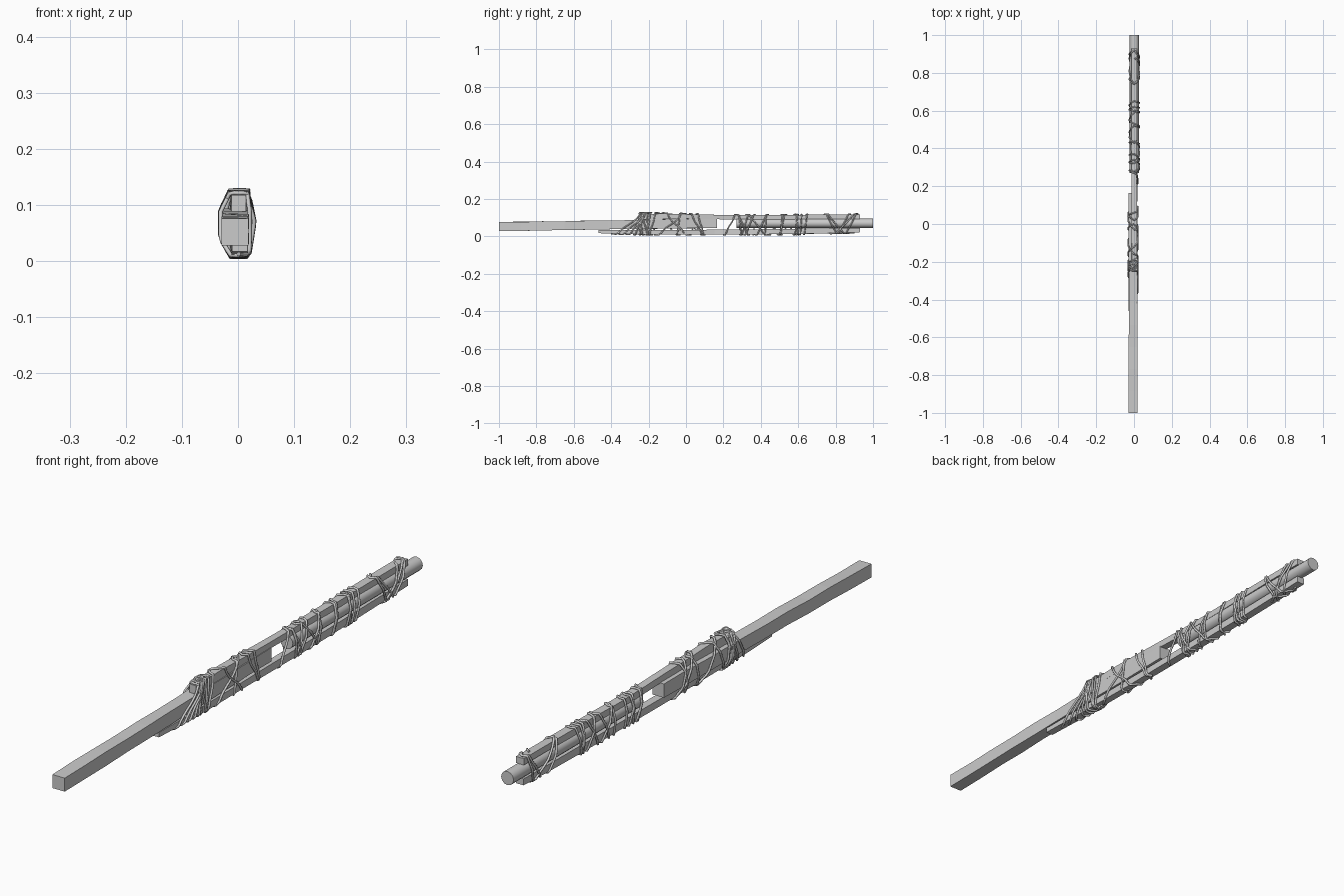
import bpy, bmesh, math, random
from mathutils import Vector, geometry

if "Cube" in bpy.data.objects:
    bpy.data.objects.remove(bpy.data.objects["Cube"])

random.seed(4)
ROPE = 0.004

# keyframes along y: (y, x min, x max, z min, z max)
BEAM = [(-1, -.029, .019, .028, .076), (-.3, -.028, .018, .040, .087), (.165, -.029, .016, .045, .094)]
TOP = [(-.255, -.012, .014, .088, .118), (-.19, -.013, .016, .090, .124), (0, -.012, .016, .095, .119),
       (.3, -.014, .014, .089, .112), (.93, -.014, .017, .094, .117)]
LOW = [(-.468, -.011, .017, .017, .034), (-.2, -.011, .017, .010, .034), (.2, -.011, .017, .010, .035),
       (.6, -.012, .017, .012, .040), (.93, -.013, .017, .022, .045)]
POLE_C, POLE_R = (.002, .070), .0245


def sample(keys, y):
    for a, b in zip(keys, keys[1:]):
        if y <= b[0]:
            t = max(0, (y - a[0]) / (b[0] - a[0]))
            return [p + (q - p) * t for p, q in zip(a, b)][1:]
    return keys[-1][1:]


def corners(keys, y):
    x0, x1, z0, z1 = sample(keys, y)
    return [(x0, z0), (x1, z0), (x1, z1), (x0, z1)]


def circle(n=12):
    return [(POLE_C[0] + POLE_R * math.cos(2 * math.pi * i / n),
             POLE_C[1] + POLE_R * math.sin(2 * math.pi * i / n)) for i in range(n)]


def loft(name, rings):
    bm = bmesh.new()
    rows = [[bm.verts.new(p) for p in r] for r in rings]
    n = len(rows[0])
    for a, b in zip(rows, rows[1:]):
        for i in range(n):
            bm.faces.new((a[i], a[(i + 1) % n], b[(i + 1) % n], b[i]))
    bm.faces.new(rows[0])
    bm.faces.new(rows[-1])
    bmesh.ops.recalc_face_normals(bm, faces=bm.faces)
    me = bpy.data.meshes.new(name)
    bm.to_mesh(me)
    bm.free()
    ob = bpy.data.objects.new(name, me)
    bpy.context.collection.objects.link(ob)
    return ob


def plank(name, keys, count, jit):
    # rough-hewn bar: corners wander a little between the two clean ends
    ya, yb = keys[0][0], keys[-1][0]
    rings = []
    for i in range(count + 1):
        y = ya + (yb - ya) * i / count
        j = jit if 0 < i < count else 0
        rings.append([(x + random.uniform(-j, j), y, z + random.uniform(-j, j)) for x, z in corners(keys, y)])
    return loft(name, rings)


# timber and splints
plank("square_beam", BEAM, 10, .0015)
plank("top_splint", TOP, 9, .001)
plank("lower_splint", LOW, 9, .001)

# round pole
loft("round_pole", [[(x, y, z) for x, z in circle()] for y in (.27, .5, .75, 1)])


def hull_radius(y, d, c):
    # distance from c along d to the taut outline of everything bundled at y
    pts = []
    if y < .17:
        pts += corners(BEAM, y)
    if y > .26:
        pts += circle()
    if y > -.27:
        pts += corners(TOP, y)
    if y > -.468:
        pts += corners(LOW, y)
    pts = [Vector(p) for p in pts]
    hull = [pts[i] for i in geometry.convex_hull_2d(pts)]
    mid = sum(hull, Vector((0, 0))) / len(hull)
    best = 1
    for a, b in zip(hull, hull[1:] + hull[:1]):
        n = Vector((b.y - a.y, a.x - b.x))
        if n.length < 1e-6:
            continue
        n.normalize()
        if n.dot(a - mid) < 0:
            n = -n
        if n.dot(d) > 1e-4:
            best = min(best, (n.dot(a - c) + ROPE * .7) / n.dot(d))
    return best


def rope(name, stops, side=1, steps=14):
    # stops: y at underside, top, underside, ... each half turn round the bundle
    cu = bpy.data.curves.new(name, 'CURVE')
    cu.dimensions = '3D'
    cu.bevel_depth = ROPE
    cu.bevel_resolution = 1
    cu.use_fill_caps = True
    pts = []
    for k in range(len(stops) - 1):
        for s in range(steps + (k == len(stops) - 2)):
            t = s / steps
            y = stops[k] + (stops[k + 1] - stops[k]) * t
            ang = -math.pi / 2 + side * math.pi * (k + t)
            d = Vector((math.cos(ang) * .55, math.sin(ang))).normalized()
            c = Vector((.001, .06))
            p = c + d * hull_radius(y, d, c)
            pts.append((p.x, y, max(p.y, ROPE)))
    sp = cu.splines.new('POLY')
    sp.points.add(len(pts) - 1)
    for q, p in zip(sp.points, pts):
        q.co = (*p, 1)
    bpy.context.collection.objects.link(bpy.data.objects.new(name, cu))


# lashings: heavy knot at the front of the splint, then open criss-cross wraps
rope("rope_knot", [-.40, -.22, -.32, -.20, -.25, -.23, -.21, -.19, -.23, -.25, -.20, -.21, -.18])
rope("rope_knot_cross", [-.19, -.24, -.20, -.22, -.28, -.20, -.36], -1)
rope("rope_middle", [-.17, 0, -.05, -.03, .10, .02, .09])
rope("rope_middle_cross", [-.03, -.16, -.20, -.12, .02, .06, .10], -1)
rope("rope_joint", [.20, .27, .30, .28, .29, .34, .31, .37, .36])
rope("rope_pole", [.37, .44, .42, .43, .50, .53, .58, .60, .61, .62, .59])
rope("rope_pole_cross", [.30, .27, .34, .32, .44, .52, .50, .59, .60, .65, .63], -1)
rope("rope_end", [.77, .92, .87, .74, .80, .88])
rope("rope_end_cross", [.90, .74, .82, .92, .84], -1)

# knot lump on top of the splint
for i, (y, tilt) in enumerate([(-.225, .5), (-.205, -.6)]):
    bpy.ops.mesh.primitive_torus_add(major_segments=12, minor_segments=6, major_radius=.012,
                                     minor_radius=ROPE, location=(.002, y, .1265), rotation=(0, 0, tilt))
    ob = bpy.context.object
    ob.name = f"knot_loop_{i + 1}"
    ob.scale = (1, 1.8, .9)

for ob in bpy.context.scene.objects:
    if ob.name.startswith(("round", "knot")):
        bpy.context.view_layer.objects.active = ob
        bpy.ops.object.select_all(action='DESELECT')
        ob.select_set(True)
        bpy.ops.object.shade_smooth_by_angle(angle=math.radians(40))
